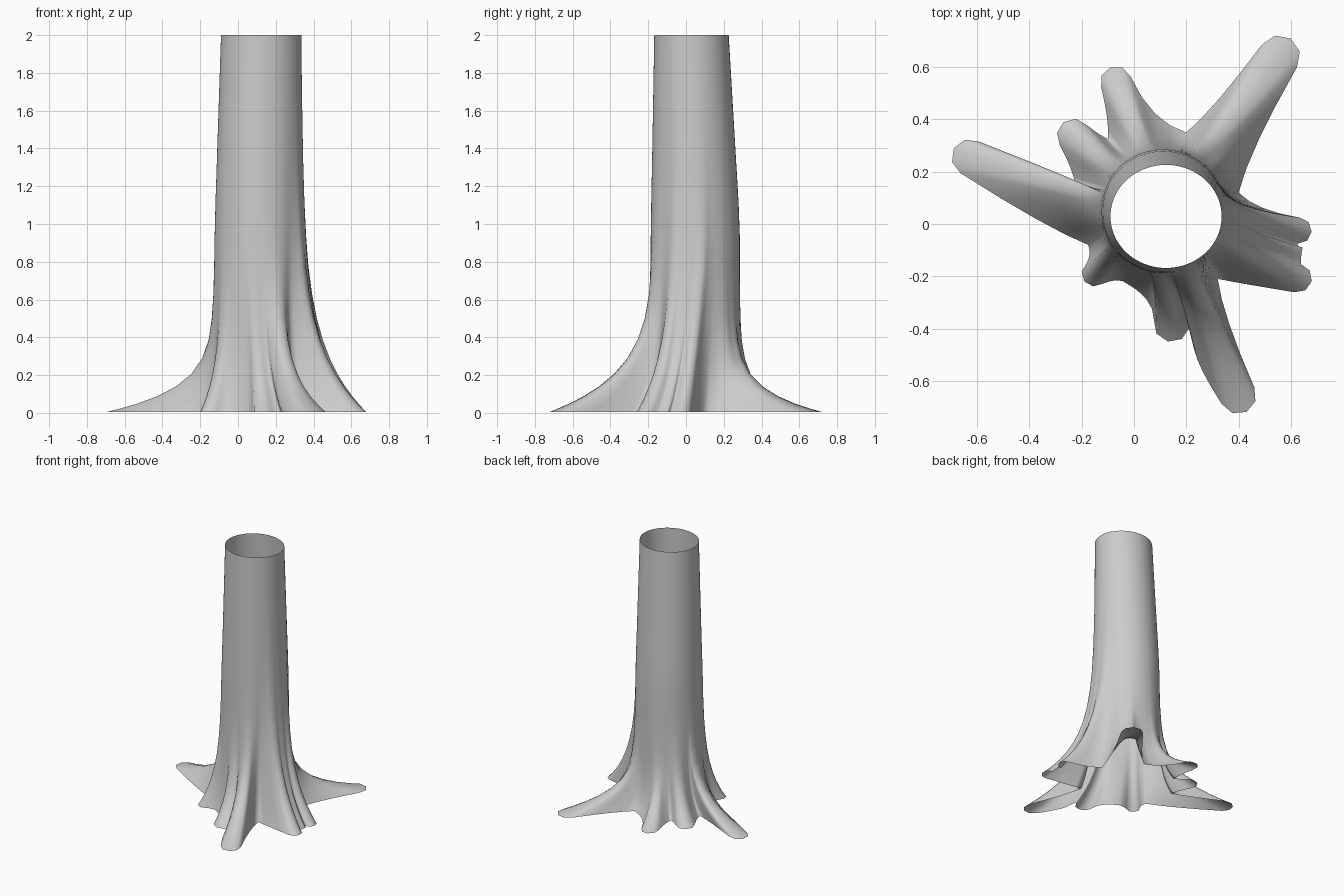
import bpy, bmesh, math
from mathutils import Vector

if "Cube" in bpy.data.objects:
    bpy.data.objects.remove(bpy.data.objects["Cube"])

# Roots anticlockwise: tip, direction in degrees, half width, flare height, hollow after it
ROOTS = [
    ((.68, -.03), -5, .05, .40, (.40, .12)),
    ((.60, .71), 57, .08, .13, (.20, .35)),
    ((-.09, .60), 110, .06, .13, (-.10, .325)),
    ((-.27, .39), 127, .065, .18, (-.225, .15)),
    ((-.69, .29), 150, .07, .14, (-.175, -.08)),
    ((-.19, -.22), 218, .05, .28, (-.04, -.22)),
    ((.13, -.45), 258, .07, .24, (.23, -.48)),
    ((.43, -.72), -63, .07, .24, (.32, -.21)),
    ((.68, -.22), -13, .055, .40, (.645, -.09)),
]
# Trunk extents by height: z, xmin, xmax, ymin, ymax
TRUNK = [(0, -.13, .345, -.175, .285), (1, -.123, .345, -.185, .285), (2, -.09, .335, -.168, .226)]
STEPS = 18


def trunk_at(z):
    for a, b in zip(TRUNK, TRUNK[1:]):
        if z <= b[0]:
            t = (z - a[0]) / (b[0] - a[0])
            return [p + (q - p) * t for p, q in zip(a[1:], b[1:])]


def root_outline(i):
    """Ground outline of one root: hollow, side, round tip, side. Returns (point, flare)."""
    tip, deg, w, k, after = ROOTS[i]
    k0 = (k + ROOTS[i - 1][3]) / 2
    k1 = (k + ROOTS[(i + 1) % len(ROOTS)][3]) / 2
    u = Vector((math.cos(math.radians(deg)), math.sin(math.radians(deg))))
    v = Vector((-u.y, u.x))
    c = Vector(tip) - u * w

    def side(hollow, sign, kv):
        hollow = Vector(hollow)
        end = c + v * sign * w
        length = max(0, (end - hollow).dot(u))
        ctrl = end + v * sign * w * .25 - u * length * .7
        pts = []
        for s in range(4):
            t = s / 4
            p = hollow * (1 - t) ** 2 + ctrl * 2 * t * (1 - t) + end * t * t
            pts.append((p, kv + (k - kv) * t))
        return pts

    first = side(ROOTS[i - 1][4], -1, k0)
    last = side(after, 1, k1)[:0:-1]
    cap = [(c + u * w * math.cos(a) + v * w * math.sin(a), k)
           for a in (math.pi / 4 * s for s in range(-2, 3))]
    return first + cap + last


base = [p for i in range(len(ROOTS)) for p in root_outline(i)]
n = len(base)

# Angle of every column on the trunk, evened out further up
angles = []
for p, k in base:
    a = math.atan2(p.y - .05, p.x - .11)
    if angles:
        a += round((angles[-1] - a) / math.tau) * math.tau
    angles.append(a)
even = [math.tau * i / n for i in range(n)]
shift = sum(a - e for a, e in zip(angles, even)) / n

# Loft from root outline to trunk, open at both ends
bm = bmesh.new()
rings = []
for s in range(STEPS):
    z = .005 + 1.995 * (s / (STEPS - 1)) ** 2.2
    x0, x1, y0, y1 = trunk_at(min(z, 2))
    mix = .2 + .5 * min(1, z / .8)
    ring = []
    for (p, k), a, e in zip(base, angles, even):
        a += (e + shift - a) * mix
        t = Vector(((x0 + x1) / 2 + (x1 - x0) / 2 * math.cos(a),
                    (y0 + y1) / 2 + (y1 - y0) / 2 * math.sin(a)))
        q = t.lerp(p, math.exp(-(z - .005) / k) * max(0, 1 - z / 2))
        ring.append(bm.verts.new((q.x, q.y, z)))
    rings.append(ring)
for r, s in zip(rings, rings[1:]):
    for i in range(n):
        j = (i + 1) % n
        bm.faces.new((r[i], r[j], s[j], s[i]))
for f in bm.faces:
    f.smooth = True
mesh = bpy.data.meshes.new("tree_trunk")
bm.to_mesh(mesh)
bm.free()
bpy.context.collection.objects.link(bpy.data.objects.new("tree_trunk", mesh))
